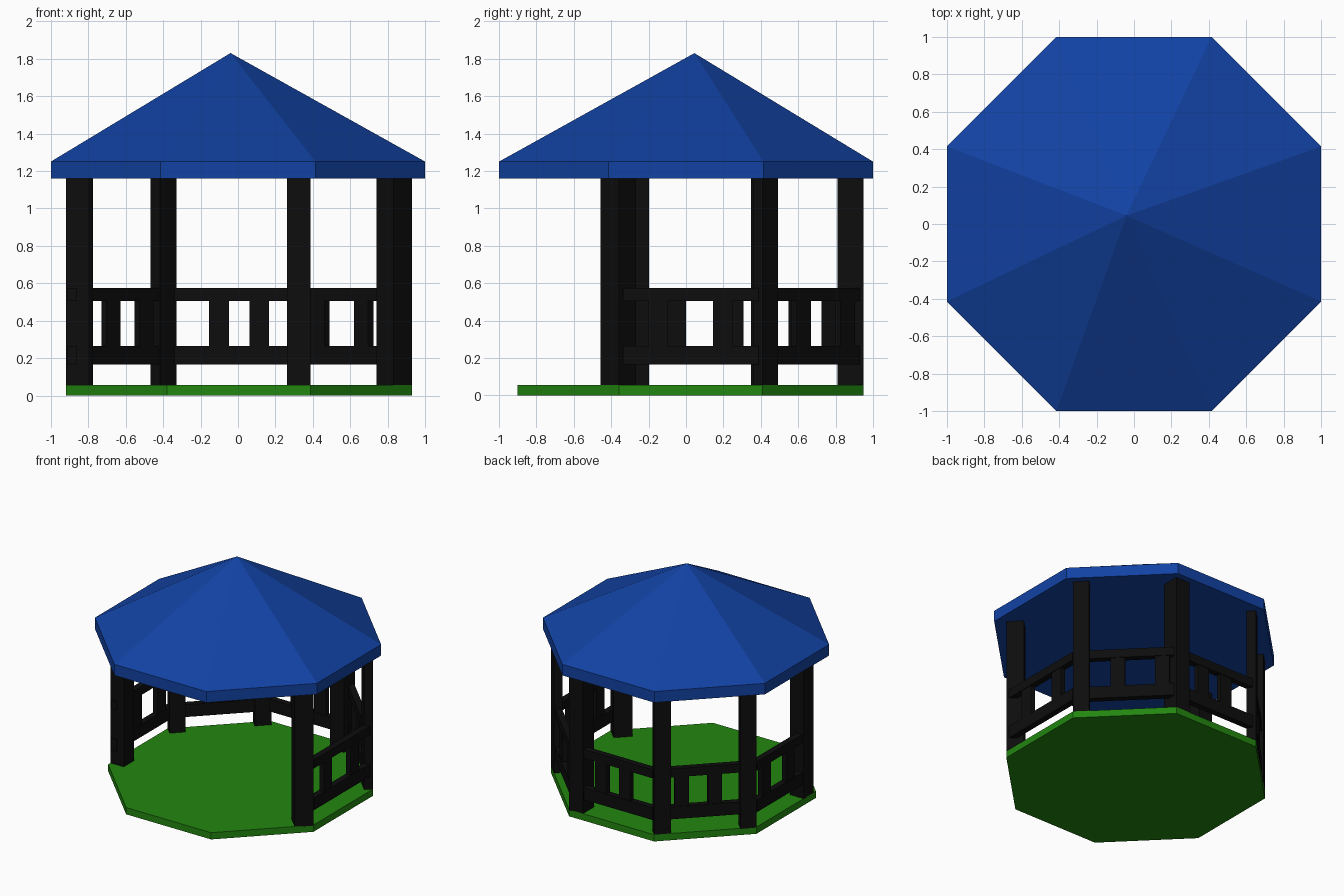
import bpy, bmesh, math
from mathutils import Vector, Matrix

if "Cube" in bpy.data.objects:
    bpy.data.objects.remove(bpy.data.objects["Cube"])


def material(name, rgb):
    m = bpy.data.materials.new(name)
    m.diffuse_color = (*rgb, 1)
    m.use_nodes = True
    m.node_tree.nodes["Principled BSDF"].inputs["Base Color"].default_value = m.diffuse_color
    return m


BLUE = material("blue", (0.006, 0.055, 0.37))
GREEN = material("green", (0.016, 0.24, 0.005))
BLACK = material("black", (0.004, 0.004, 0.004))


def finish(name, bm, mat):
    bmesh.ops.recalc_face_normals(bm, faces=bm.faces)
    me = bpy.data.meshes.new(name)
    bm.to_mesh(me)
    bm.free()
    me.materials.append(mat)
    ob = bpy.data.objects.new(name, me)
    bpy.context.collection.objects.link(ob)


def octagon(apothem, cx=0, cy=0):
    r = apothem / math.cos(math.pi / 8)
    return [Vector((cx + r * math.cos(math.pi / 8 + i * math.pi / 4),
                    cy + r * math.sin(math.pi / 8 + i * math.pi / 4), 0)) for i in range(8)]


def prism(name, pts, z0, z1, mat, apex=None):
    bm = bmesh.new()
    low = [bm.verts.new((p.x, p.y, z0)) for p in pts]
    top = [bm.verts.new((p.x, p.y, z1)) for p in pts]
    bm.faces.new(low)
    n = len(pts)
    for i in range(n):
        bm.faces.new((low[i], low[(i + 1) % n], top[(i + 1) % n], top[i]))
    if apex:
        a = bm.verts.new(apex)
        for i in range(n):
            bm.faces.new((top[i], top[(i + 1) % n], a))
    else:
        bm.faces.new(top)
    finish(name, bm, mat)


# floor slab and pitched roof
floor = octagon(0.925, 0.005, 0.025)
prism("floor", floor, 0, 0.055, GREEN)
prism("roof", octagon(1.0), 1.16, 1.25, BLUE, apex=(-0.04, 0.045, 1.83))


def wall_box(name, side, t0, t1, d0, d1, z0, z1):
    """Box along a floor edge: t = distance from edge start, d = depth inward."""
    a, b = floor[side % 8], floor[(side + 1) % 8]
    u = (b - a).normalized()
    n = Vector((-u.y, u.x, 0))
    pts = [a + u * t + n * d for t, d in ((t0, d0), (t1, d0), (t1, d1), (t0, d1))]
    prism(name, pts, z0, z1, BLACK)


# edges: 0 back right, 1 back, 2 back left, 3 left, 6 front right, 7 right
L = (floor[1] - floor[0]).length
POSTS = {
    "front_right_post": (6, L - 0.14, L, 0.13),
    "right_post": (0, 0, 0.12, 0.065),
    "back_right_post": (1, 0, 0.125, 0.14),
    "back_left_post": (2, 0, 0.125, 0.07),
    "left_post": (2, L - 0.12, L, 0.085),
    "front_left_post": (3, L - 0.16, L - 0.03, 0.12),
}
for name, (side, t0, t1, d) in POSTS.items():
    wall_box(name, side, t0, t1, 0, d, 0.05, 1.165)

# railings on five sides: two rails and two balusters each
BALUSTERS = {
    "right": (7, 0.21, 0.555),
    "back_right": (0, 0.33, 0.66),
    "back": (1, 0.275, 0.49),
    "back_left": (2, 0.21, 0.46),
    "left": (3, 0.155, 0.46),
}
for name, (side, *spots) in BALUSTERS.items():
    wall_box(name + "_lower_rail", side, 0.02, L - 0.02, 0.01, 0.06, 0.165, 0.265)
    wall_box(name + "_upper_rail", side, 0.02, L - 0.02, 0.01, 0.06, 0.505, 0.575)
    for i, t in enumerate(spots):
        wall_box(f"{name}_baluster_{i + 1}", side, t - 0.053, t + 0.053, 0.015, 0.055, 0.26, 0.51)
